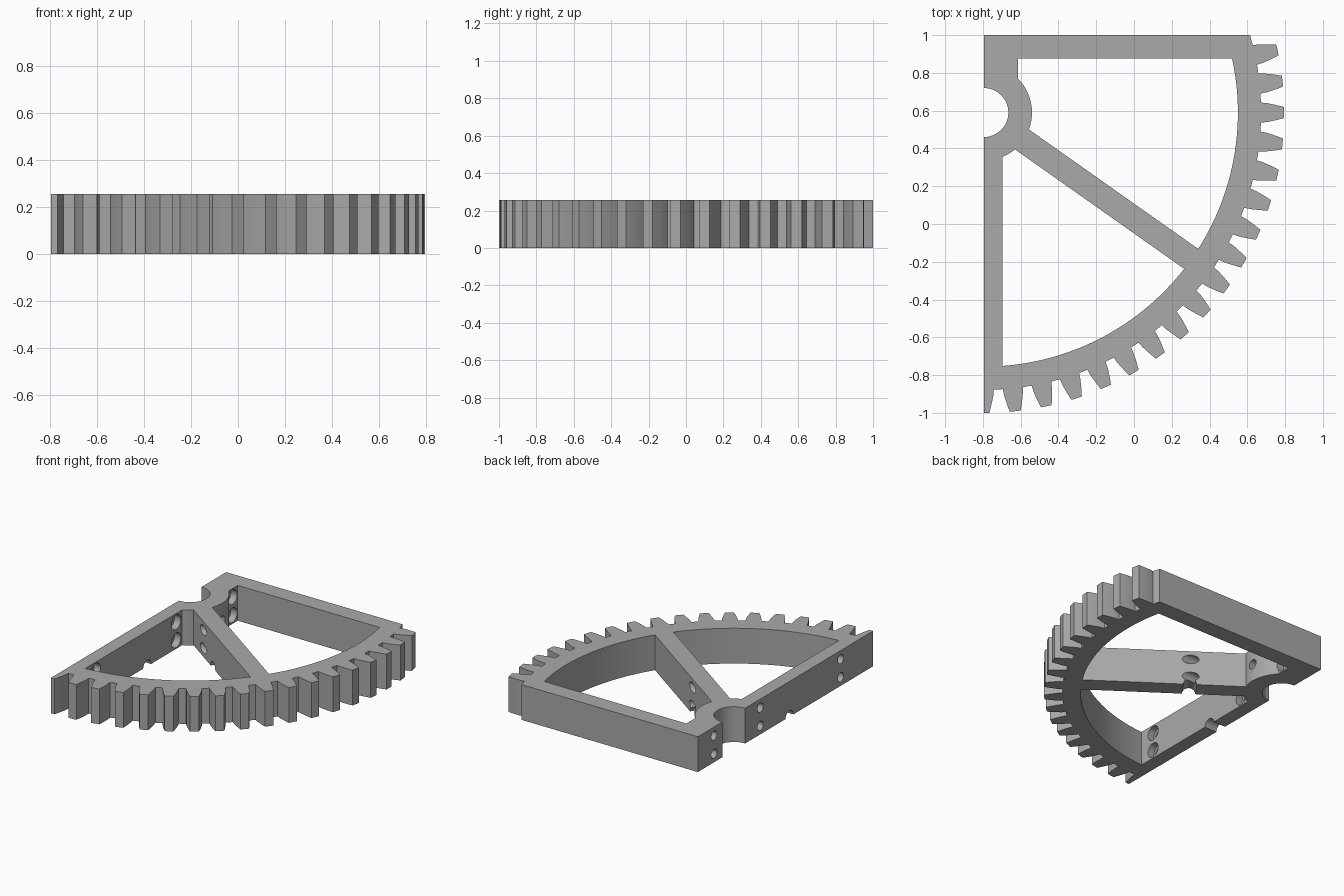
import bpy, bmesh, math
from mathutils import Matrix, Vector

if "Cube" in bpy.data.objects:
    bpy.data.objects.remove(bpy.data.objects["Cube"])

CX, CY = -0.795, 0.59            # gear centre
TIP, ROOT, RIM = 1.59, 1.468, 1.345
HUB, BORE, H = 0.255, 0.13, 0.255
SPOKE, HALF = -35.2, 0.0645      # spoke angle and half width


def polar(r, deg):
    a = math.radians(deg)
    return (CX + r * math.cos(a), CY + r * math.sin(a))


def arc(r, a0, a1, n):
    return [polar(r, a0 + (a1 - a0) * i / n) for i in range(n + 1)]


def prism(name, pts, z0, z1):
    bm = bmesh.new()
    f = bm.faces.new([bm.verts.new((x, y, z0)) for x, y in pts])
    ext = bmesh.ops.extrude_face_region(bm, geom=[f])
    top = [v for v in ext["geom"] if isinstance(v, bmesh.types.BMVert)]
    bmesh.ops.translate(bm, verts=top, vec=(0, 0, z1 - z0))
    bmesh.ops.recalc_face_normals(bm, faces=bm.faces)
    me = bpy.data.meshes.new(name)
    bm.to_mesh(me)
    bm.free()
    ob = bpy.data.objects.new(name, me)
    bpy.context.collection.objects.link(ob)
    return ob


def rod(name, start, end, r, sides=24):
    a, b = Vector(start), Vector(end)
    rot = (b - a).to_track_quat('Z', 'Y').to_matrix().to_4x4()
    bm = bmesh.new()
    bmesh.ops.create_cone(bm, cap_ends=True, segments=sides, radius1=r, radius2=r,
                          depth=(b - a).length,
                          matrix=Matrix.Translation((a + b) / 2) @ rot)
    me = bpy.data.meshes.new(name)
    bm.to_mesh(me)
    bm.free()
    ob = bpy.data.objects.new(name, me)
    bpy.context.collection.objects.link(ob)
    return ob


# Tooth flank as (radius, half width)
FLANK = [(ROOT, 0.053), (1.50, 0.050), (1.53, 0.044), (1.56, 0.037), (TIP, 0.029)]


def tooth(deg):
    side = [(r, math.degrees(w / r)) for r, w in FLANK]
    low = [polar(r, deg - a) for r, a in side]
    high = [polar(r, deg + a) for r, a in reversed(side)]
    return low + [polar(TIP, deg)] + high


# Sector outline: bore on the straight side, half a tooth at the bottom
outline = [(CX, 1.0)] + arc(BORE, 90, -90, 24)
outline += tooth(-90)[len(FLANK):]
for k in range(-14, 3):
    outline += tooth(6 * k)
outline.append((CX + math.sqrt(ROOT ** 2 - (1 - CY) ** 2), 1.0))
gear = prism("gear_sector", outline, 0, H)

# Windows either side of the spoke
dh = math.degrees(math.asin(HALF / HUB))
dr = math.degrees(math.asin(HALF / RIM))
top_in = math.degrees(math.asin((0.875 - CY) / RIM))
upper = ([(-0.615, 0.875)] + arc(HUB, 45.1, SPOKE + dh, 12)
         + arc(RIM, SPOKE + dr, top_in, 32))
lower = (arc(HUB, SPOKE - dh, -math.degrees(math.acos(0.1 / HUB)), 5)
         + arc(RIM, -math.degrees(math.acos(0.1 / RIM)), SPOKE - dr, 32))
cutters = [prism("upper_window_cutter", upper, -0.1, H + 0.1),
           prism("lower_window_cutter", lower, -0.1, H + 0.1)]

# Screw holes with counterbores on the inner side: y, shaft end x, bore start x, bore end x
for y, end, b0, b1 in [(0.815, -0.55, -0.665, -0.55),
                       (0.287, -0.10, -0.745, -0.64),
                       (-0.63, -0.60, -0.745, -0.60)]:
    for z in (0.062, 0.193):
        cutters.append(rod("screw_hole_cutter", (-0.9, y, z), (end, y, z), 0.033))
        cutters.append(rod("counterbore_cutter", (b0, y, z), (b1, y, z), 0.053))

# Set screw hole through the hub
cutters.append(rod("set_screw_cutter", (-0.73, CY, H / 2), (-0.45, CY, H / 2), 0.035))

# Grooves under the side bar and the spoke
cutters.append(rod("bar_groove_cutter", (-0.9, -0.045, 0), (-0.6, -0.045, 0), 0.045, 16))
mid = Vector((*polar(0.62, SPOKE), 0))
a = math.radians(SPOKE + 90)
off = Vector((math.cos(a), math.sin(a), 0)) * 0.12
cutters.append(rod("spoke_groove_cutter", mid - off, mid + off, 0.045, 16))

for c in cutters:
    m = gear.modifiers.new(c.name, 'BOOLEAN')
    m.operation = 'DIFFERENCE'
    m.solver = 'EXACT'
    m.object = c

# Apply the cuts and clear the helpers away
bpy.context.view_layer.update()
dg = bpy.context.evaluated_depsgraph_get()
cut = bpy.data.meshes.new_from_object(gear.evaluated_get(dg))
gear.modifiers.clear()
gear.data = cut
for c in cutters:
    bpy.data.objects.remove(c)

# Plain grey plastic
grey = bpy.data.materials.new("grey")
grey.diffuse_color = (0.4, 0.4, 0.4, 1)
grey.use_nodes = True
grey.node_tree.nodes["Principled BSDF"].inputs["Base Color"].default_value = grey.diffuse_color
gear.data.materials.clear()
gear.data.materials.append(grey)

bpy.context.view_layer.objects.active = gear
gear.select_set(True)
bpy.ops.object.shade_smooth_by_angle(angle=math.radians(20))
